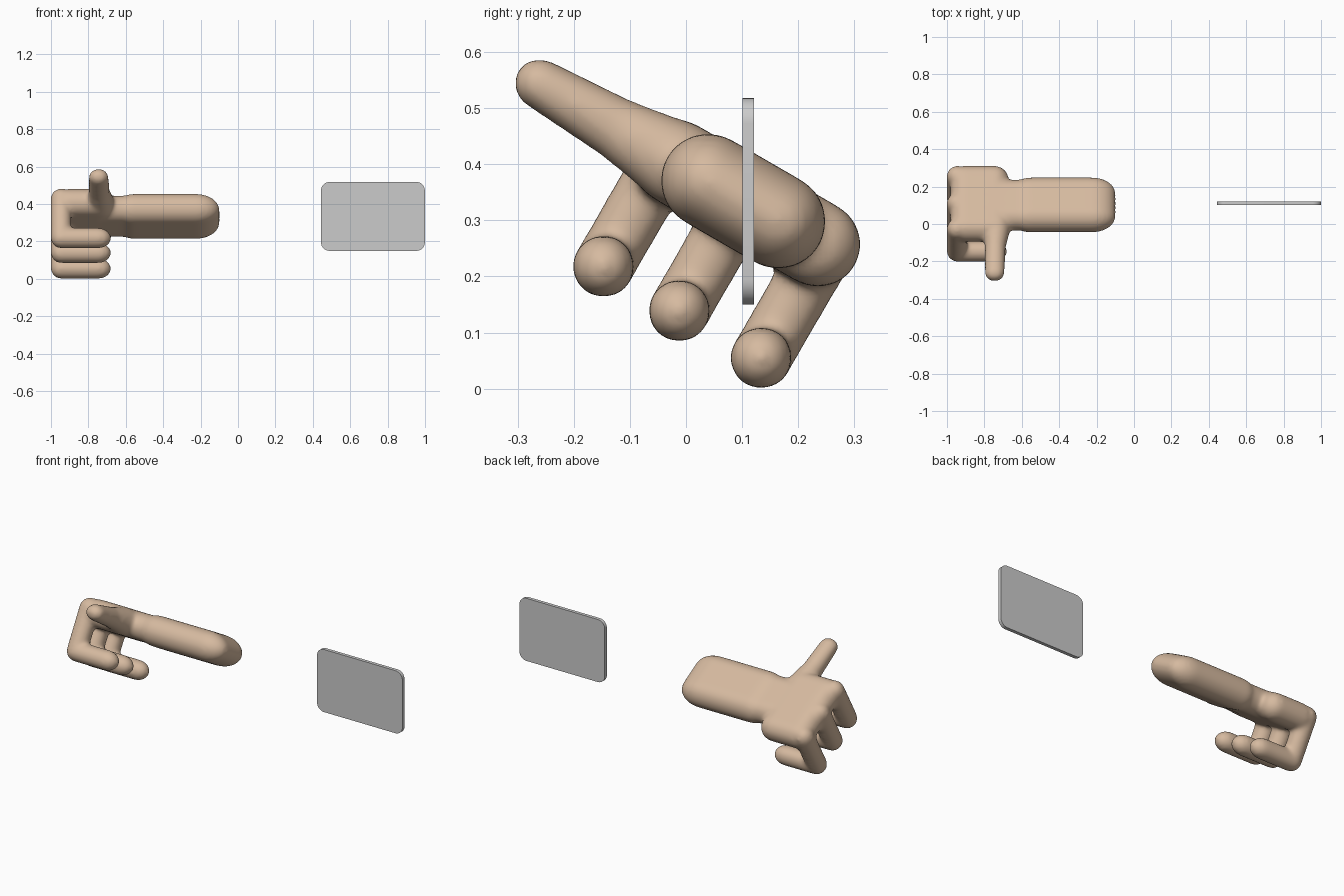
import bpy, bmesh
from mathutils import Matrix, Vector

if "Cube" in bpy.data.objects:
    bpy.data.objects.remove(bpy.data.objects["Cube"])

SLOPE = 0.577           # palm plane leans 30 degrees about x


def palm_pt(x, y):
    return (x, y, 0.393 - SLOPE * y)


def hull(bm, balls):
    """Convex hull around ellipsoids given as (centre, (rx, ry, rz))."""
    part = bmesh.new()
    for c, r in balls:
        m = Matrix.Translation(c) @ Matrix.Diagonal((*r, 1))
        bmesh.ops.create_icosphere(part, subdivisions=4, radius=1, matrix=m)
    res = bmesh.ops.convex_hull(part, input=part.verts[:])
    junk = {g for g in res["geom_interior"] + res["geom_unused"]
            if isinstance(g, bmesh.types.BMVert)}
    bmesh.ops.delete(part, geom=list(junk), context='VERTS')
    tmp = bpy.data.meshes.new("tmp")
    part.to_mesh(tmp)
    part.free()
    bm.from_mesh(tmp)
    bpy.data.meshes.remove(tmp)


def chain(bm, balls):
    for pair in zip(balls, balls[1:]):
        hull(bm, pair)


def ball(c, r, rx=None):
    return (c, (rx or r, r, r))


def to_object(bm, name):
    me = bpy.data.meshes.new(name)
    bm.to_mesh(me)
    bm.free()
    ob = bpy.data.objects.new(name, me)
    bpy.context.collection.objects.link(ob)
    return ob


bm = bmesh.new()
# palm slab
hull(bm, [ball(palm_pt(x, y), 0.076) for x in (-0.905, -0.745) for y in (-0.02, 0.235)])
# forearm with rounded end
hull(bm, [ball(palm_pt(x, y), 0.084, rx)
          for x, rx in ((-0.56, 0.09), (-0.225, 0.126)) for y in (0.039, 0.165)])
# wrist
hull(bm, [ball(palm_pt(x, y), 0.075) for x in (-0.74, -0.56) for y in (0.039, 0.162)])
# three curled fingers: knuckle, bend, tip
up = Vector((0, 0.5, 0.866))
for y, z in ((-0.147, 0.218), (-0.012, 0.139), (0.134, 0.055)):
    bend = Vector((-0.946, y, z))
    tip = Vector((-0.748, y, z))
    chain(bm, [ball(bend + up * 0.242, 0.056), ball(bend, 0.055), ball(tip, 0.055, 0.07)])
# raised thumb
chain(bm, [ball(palm_pt(-0.735, -0.01), 0.076), ball(palm_pt(-0.742, -0.12), 0.056),
           ball(palm_pt(-0.745, -0.262), 0.045, 0.053)])

# blend everything into one smooth skin
hand = to_object(bm, "hand_and_forearm")
rm = hand.modifiers.new("fuse", 'REMESH')
rm.mode = 'VOXEL'
rm.voxel_size = 0.01
rm.use_smooth_shade = True
sm = hand.modifiers.new("blend", 'SMOOTH')
sm.factor = 0.5
sm.iterations = 14
skin = bpy.data.materials.new("skin")
skin.diffuse_color = (0.67, 0.49, 0.35, 1)
skin.use_nodes = True
skin.node_tree.nodes["Principled BSDF"].inputs["Base Color"].default_value = skin.diffuse_color
hand.data.materials.append(skin)

# floating flat panel with rounded corners
bm = bmesh.new()
bmesh.ops.create_cube(bm, size=1, matrix=Matrix.Translation((0.7215, 0.111, 0.334))
                      @ Matrix.Diagonal((0.555, 0.02, 0.368, 1)))
corners = [e for e in bm.edges if abs(e.verts[0].co.y - e.verts[1].co.y) > 0.01]
bmesh.ops.bevel(bm, geom=corners, offset=0.045, segments=8, profile=0.5, affect='EDGES')
panel = to_object(bm, "flat_panel")
bpy.context.view_layer.objects.active = panel
panel.select_set(True)
bpy.ops.object.shade_smooth_by_angle()
